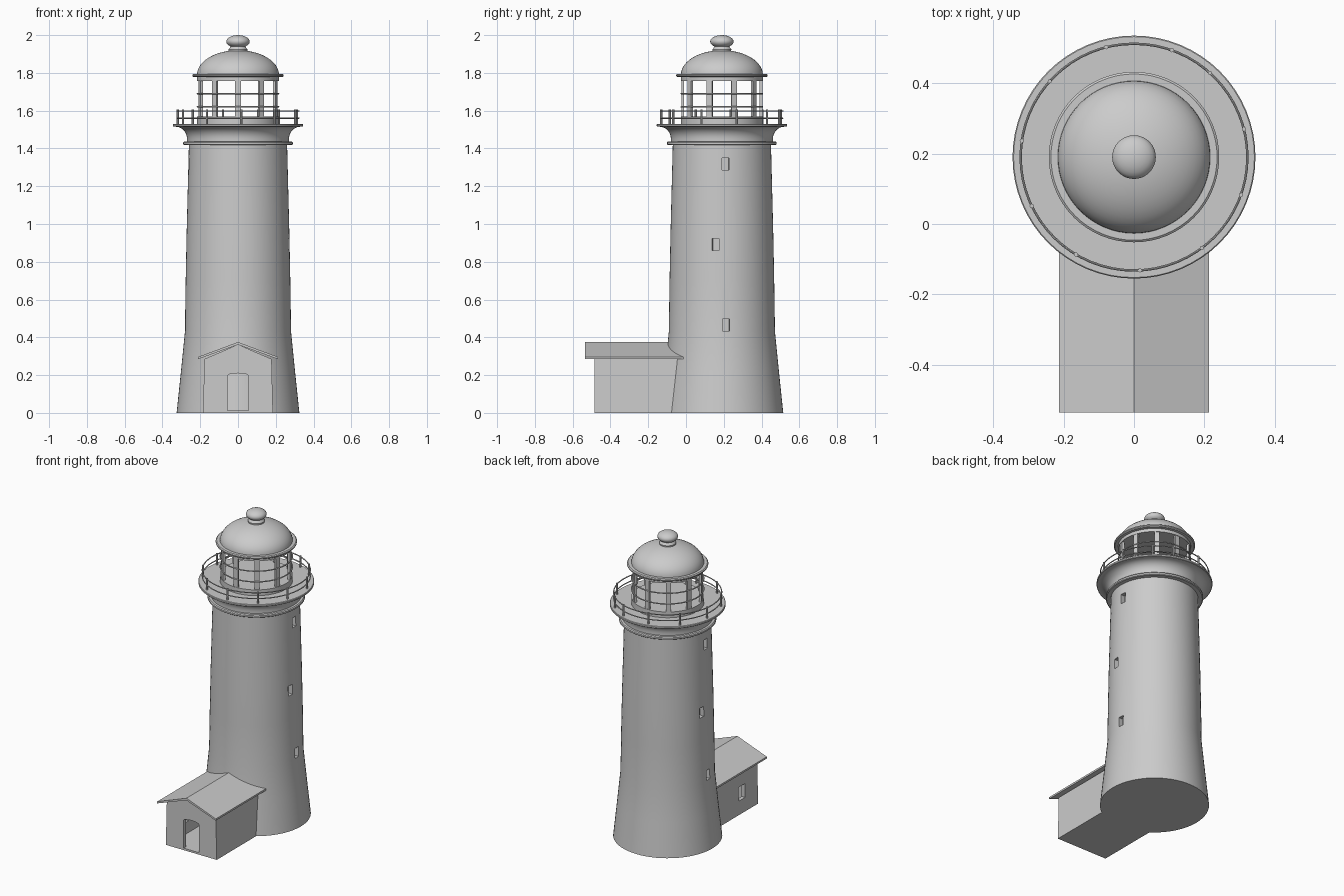
import bpy, bmesh, math
from mathutils import Matrix, Vector

cube = bpy.data.objects.get("Cube")
if cube:
    bpy.data.objects.remove(cube, do_unlink=True)

CY = 0.19  # tower axis
parts = []

stone = bpy.data.materials.new("pale grey stone")
stone.use_nodes = True
stone.diffuse_color = (0.6, 0.6, 0.6, 1)
stone.node_tree.nodes["Principled BSDF"].inputs["Base Color"].default_value = stone.diffuse_color


def finish(name, bm, keep=True):
    bmesh.ops.recalc_face_normals(bm, faces=bm.faces)
    mesh = bpy.data.meshes.new(name)
    bm.to_mesh(mesh)
    bm.free()
    mesh.materials.append(stone)
    ob = bpy.data.objects.new(name, mesh)
    bpy.context.collection.objects.link(ob)
    if keep:
        parts.append(ob)
    return ob


def lathe(name, profile, segments=64, closed=False):
    """Turn a profile of (radius, height) about the tower axis."""
    bm = bmesh.new()
    verts = [bm.verts.new((r, CY, z)) for r, z in profile]
    for v in verts:
        v.co.y = CY
    pairs = list(zip(verts, verts[1:] + verts[:1])) if closed else list(zip(verts, verts[1:]))
    edges = [bm.edges.new(p) for p in pairs]
    bmesh.ops.spin(bm, geom=verts + edges, cent=(0, CY, 0), axis=(0, 0, 1),
                   angle=math.tau, steps=segments, use_duplicate=False)
    bmesh.ops.remove_doubles(bm, verts=bm.verts, dist=0.0001)
    return finish(name, bm)


def ring(name, radius, z, wire):
    """Thin round hoop around the tower axis."""
    steps = [i * math.tau / 8 for i in range(8)]
    return lathe(name, [(radius + wire * math.cos(a), z + wire * math.sin(a)) for a in steps],
                 closed=True)


def box(name, centre, size, angle=0, keep=True):
    bm = bmesh.new()
    bmesh.ops.create_cube(bm, size=1, matrix=Matrix.Translation(centre)
                          @ Matrix.Rotation(angle, 4, "Z") @ Matrix.Diagonal((*size, 1)))
    return finish(name, bm, keep)


def extrude_y(name, outline, y0, y1, keep=True):
    """Extrude an (x, z) outline along y."""
    bm = bmesh.new()
    face = bm.faces.new([bm.verts.new((x, y0, z)) for x, z in outline])
    new = bmesh.ops.extrude_face_region(bm, geom=[face])["geom"]
    moved = [v for v in new if isinstance(v, bmesh.types.BMVert)]
    bmesh.ops.translate(bm, verts=moved, vec=(0, y1 - y0, 0))
    return finish(name, bm, keep)


def cut(target, cutter):
    mod = target.modifiers.new("cut", "BOOLEAN")
    mod.operation, mod.solver, mod.object = "DIFFERENCE", "EXACT", cutter
    bpy.context.view_layer.objects.active = target
    bpy.ops.object.modifier_apply(modifier=mod.name)
    bpy.data.objects.remove(cutter, do_unlink=True)


# Tower shaft with small recessed windows on both sides
tower = lathe("tower", [(0, 0), (0.325, 0), (0.302, 0.22), (0.281, 0.43),
                        (0.277, 0.7), (0.272, 0.95), (0.26, 1.42), (0, 1.42)])
for z, shift, r in ((1.318, 0.02, 0.262), (0.892, -0.033, 0.273), (0.465, 0.022, 0.28)):
    for side in (1, -1):
        angle = math.asin(shift / r)
        at = (side * r * math.cos(angle), CY + side * shift, z)
        cut(tower, box("window_cutter", at, (0.06, 0.037, 0.065), angle, False))

# Collar, flared cornice and gallery deck
lathe("collar", [(0, 1.418), (0.285, 1.418), (0.29, 1.422), (0.29, 1.432),
                 (0.285, 1.438), (0, 1.438)])
flare = [(0.27 + 0.06 * (1 - math.cos(i * math.pi / 16)),
          1.45 + 0.065 * math.sin(i * math.pi / 16)) for i in range(9)]
lathe("cornice", [(0, 1.436), (0.27, 1.436)] + flare + [(0, 1.515)])
lathe("gallery_deck", [(0, 1.515), (0.342, 1.515), (0.345, 1.518), (0.345, 1.527),
                       (0.342, 1.53), (0, 1.53)])

# Gallery railing
for i in range(11):
    a = math.radians(48 - 33.75 * i)
    bm = bmesh.new()
    bmesh.ops.create_cone(bm, cap_ends=True, segments=8, radius1=0.006, radius2=0.006, depth=0.08,
                          matrix=Matrix.Translation((0.322 * math.cos(a), CY + 0.322 * math.sin(a), 1.565)))
    finish("railing_post", bm)
for z in (1.56, 1.598):
    ring("railing_hoop", 0.322, z, 0.0035)

# Open lantern room
lathe("lantern_base", [(0, 1.53), (0.217, 1.53), (0.217, 1.568), (0, 1.568)])
for i in range(10):
    a = math.tau * (i + 0.5) / 10
    box("lantern_mullion", (0.207 * math.cos(a), CY + 0.207 * math.sin(a), 1.665),
        (0.014, 0.03, 0.21), a)
for z in (1.62, 1.69):
    ring("lantern_bar", 0.215, z, 0.004)
lathe("lantern_head", [(0, 1.757), (0.217, 1.757), (0.217, 1.785), (0, 1.785)])

# Dome and finial
lathe("dome_rim", [(0, 1.778), (0.236, 1.778), (0.242, 1.783), (0.242, 1.79),
                   (0.236, 1.795), (0, 1.795)])
quarter = [i * math.pi / 24 for i in range(13)]
lathe("dome", [(0, 1.79)] + [(0.217 * math.cos(a), 1.79 + 0.13 * math.sin(a)) for a in quarter])
lathe("finial_neck", [(0, 1.9), (0.047, 1.9), (0.05, 1.925), (0.042, 1.935), (0.035, 1.945), (0, 1.945)], 32)
lathe("finial_ball", [(0.062 * math.sin(a * 2), 1.966 - 0.034 * math.cos(a * 2)) for a in quarter], 32)

# Hollow entrance house
house = extrude_y("house", [(-0.185, 0), (0.185, 0), (0.178, 0.285), (0, 0.362), (-0.178, 0.285)],
                  -0.485, 0.06)
cut(house, extrude_y("room_cutter", [(-0.16, 0.012), (0.16, 0.012), (0.155, 0.27), (0, 0.34),
                                     (-0.155, 0.27)], -0.46, 0.05, False))
arch = [(0.055 * math.cos(a), 0.198 + 0.012 * math.sin(a)) for a in
        [i * math.pi / 8 for i in range(9)]]
cut(house, extrude_y("door_cutter", [(-0.055, 0.013), (0.055, 0.013)] + arch, -0.55, -0.4, False))
cut(house, box("side_window_cutter", (-0.18, -0.32, 0.135), (0.12, 0.065, 0.09), 0, False))

# Gabled roof running into the tower
extrude_y("house_roof", [(-0.213, 0.284), (0, 0.361), (0.213, 0.284), (0.213, 0.296),
                         (0, 0.375), (-0.213, 0.296)], -0.535, 0.06)

# Smooth round parts, keep hard edges
bpy.ops.object.select_all(action="DESELECT")
for ob in parts:
    ob.select_set(True)
bpy.context.view_layer.objects.active = parts[0]
bpy.ops.object.shade_smooth_by_angle(angle=math.radians(35))
